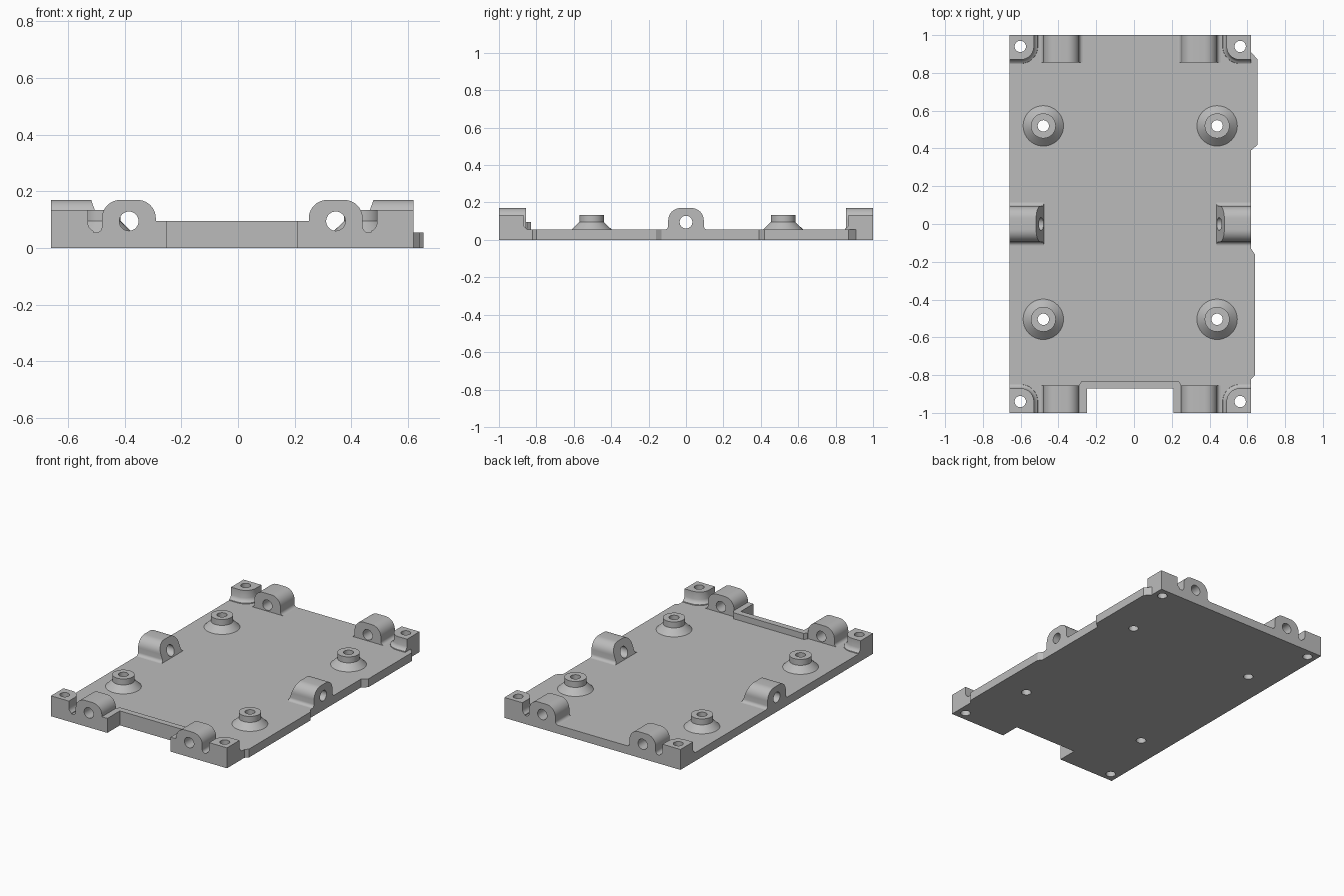
import bpy, bmesh, math
from mathutils import Vector, Matrix

cube = bpy.data.objects.get("Cube")
if cube:
    bpy.data.objects.remove(cube)

grey = bpy.data.materials.new("plain_grey")
grey.use_nodes = True
grey.diffuse_color = (0.5, 0.5, 0.5, 1)
grey.node_tree.nodes["Principled BSDF"].inputs["Base Color"].default_value = (0.5, 0.5, 0.5, 1)

CX = -0.02      # middle of the symmetric features
HALF = 0.64     # half width of the tray
FLOOR = 0.055   # floor thickness
POST_TOP = 0.134
HOLE_R = 0.03


def make(name, bm):
    bmesh.ops.recalc_face_normals(bm, faces=bm.faces)
    mesh = bpy.data.meshes.new(name)
    bm.to_mesh(mesh)
    bm.free()
    mesh.materials.append(grey)
    obj = bpy.data.objects.new(name, mesh)
    bpy.context.collection.objects.link(obj)
    return obj


def loft(name, rings):
    """Closed solid through matching rings of points."""
    bm = bmesh.new()
    loops = [[bm.verts.new(p) for p in ring] for ring in rings]
    for a, b in zip(loops, loops[1:]):
        for i in range(len(a)):
            j = (i + 1) % len(a)
            bm.faces.new((a[i], a[j], b[j], b[i]))
    bm.faces.new(loops[0])
    bm.faces.new(loops[-1])
    return make(name, bm)


def prism(name, outline, z0, z1):
    return loft(name, [[(x, y, z) for x, y in outline] for z in (z0, z1)])


def arc(cx, cy, r, a0, a1, n=10):
    angles = [math.radians(a0 + (a1 - a0) * i / n) for i in range(n + 1)]
    return [(cx + r * math.cos(a), cy + r * math.sin(a)) for a in angles]


def lug_profile(w=0.095, top=0.17, r=0.065, fillet=0.02):
    """Rounded arch with a concave fillet at its foot."""
    foot = FLOOR + fillet
    right = [(w + fillet, FLOOR - 0.005)]
    right += arc(w + fillet, foot, fillet, 270, 180, 5)
    right += arc(w - r, top - r, r, 0, 90)
    return right + [(-u, z) for u, z in reversed(right)]


parts = []

# Floor with the front notch and the two stepped bulges on one long side
R = CX + HALF
L = CX - HALF
floor_outline = [
    (L, -1), (-0.25, -1), (-0.25, -0.87), (0.21, -0.87), (0.21, -1), (R, -1),
    (R, -0.82), (0.64, -0.8), (0.64, -0.16), (R, -0.13),
    (R, 0.39), (0.655, 0.42), (0.655, 0.87), (R, 0.91), (R, 1), (L, 1)]
parts.append(prism("floor_plate", floor_outline, 0, FLOOR))

# Raised rim around the notch
rim_outline = [
    (-0.29, -1), (-0.25, -1), (-0.25, -0.87), (0.21, -0.87), (0.21, -1), (0.25, -1),
    (0.25, -0.85), (0.235, -0.83), (-0.275, -0.83), (-0.29, -0.85)]
parts.append(prism("notch_rim", rim_outline, 0.05, 0.095))

# Corner posts: rounded inner corner and a flared foot
POST_LEVELS = [(0.05, 0.022), (0.06, 0.02), (0.065, 0.012), (0.072, 0.005), (0.085, 0), (POST_TOP, 0)]


def post_ring(sx, sy, z, grow):
    ox, oy = CX + sx * HALF, sy
    w, r = 0.13 + grow, 0.07 + grow
    pts = [(0, 0), (w, 0)] + arc(w - r, w - r, r, 0, 90) + [(0, w)]
    return [(ox - sx * u, oy - sy * v, z) for u, v in pts]


# Hinge lugs on the short ends, pierced along y
HINGE_X, HINGE_Z, HINGE_R = 0.365, 0.095, 0.034
drills = []     # (centre, axis, radius)
for sx, side in ((-1, "right"), (1, "left")):
    for sy, end in ((-1, "front"), (1, "back")):
        tag = f"{end}_{side}"
        parts.append(loft("corner_post_" + tag, [post_ring(sx, sy, z, g) for z, g in POST_LEVELS]))
        drills.append(((CX + sx * 0.582, sy * 0.94, 0.08), "Z", HOLE_R))

        hx = CX + sx * HINGE_X
        parts.append(loft("hinge_lug_" + tag,
                          [[(hx + u, y, z) for u, z in lug_profile()] for y in (sy, sy * 0.855)]))
        drills.append(((hx, sy * 0.93, HINGE_Z), "Y", HINGE_R))

        # Standoff: cone foot below a short cylinder
        px, py = CX + sx * 0.46, 0.0075 + sy * 0.512
        levels = ((0.05, 0.107), (FLOOR, 0.107), (0.095, 0.066), (POST_TOP, 0.066))
        parts.append(loft("standoff_" + tag, [
            [(x, y, z) for x, y in arc(px, py, r, 0, 360, 40)[:-1]] for z, r in levels]))
        drills.append(((px, py, 0.08), "Z", HOLE_R))

    # Side lug, pierced along x, with a sloping inner face
    outer = CX + sx * HALF
    prof = lug_profile()
    inner = [(CX + sx * (0.455 + 0.36 * (z - 0.05)), u, z) for u, z in prof]
    parts.append(loft("side_lug_" + side, [[(outer, u, z) for u, z in prof], inner]))
    drills.append(((CX + sx * 0.56, 0, HINGE_Z), "X", HINGE_R))

# One cutter holding every bore
TURN = {"Z": Matrix(), "Y": Matrix.Rotation(math.pi / 2, 4, "X"), "X": Matrix.Rotation(math.pi / 2, 4, "Y")}
bm = bmesh.new()
for centre, axis, r in drills:
    bmesh.ops.create_cone(bm, cap_ends=True, segments=32, radius1=r, radius2=r, depth=0.25,
                          matrix=Matrix.Translation(Vector(centre)) @ TURN[axis])
cutter = make("bore_cutter", bm)
cutter.hide_render = True

for obj in parts:
    if obj.name != "notch_rim":
        bpy.context.view_layer.objects.active = obj
        mod = obj.modifiers.new("bores", "BOOLEAN")
        mod.operation = "DIFFERENCE"
        mod.solver = "EXACT"
        mod.object = cutter
        bpy.ops.object.modifier_apply(modifier=mod.name)
bpy.data.objects.remove(cutter)

# Smooth curved walls, keep edges sharp
bpy.ops.object.select_all(action="DESELECT")
for obj in parts:
    obj.select_set(True)
bpy.context.view_layer.objects.active = parts[0]
bpy.ops.object.shade_smooth_by_angle(angle=math.radians(28))
